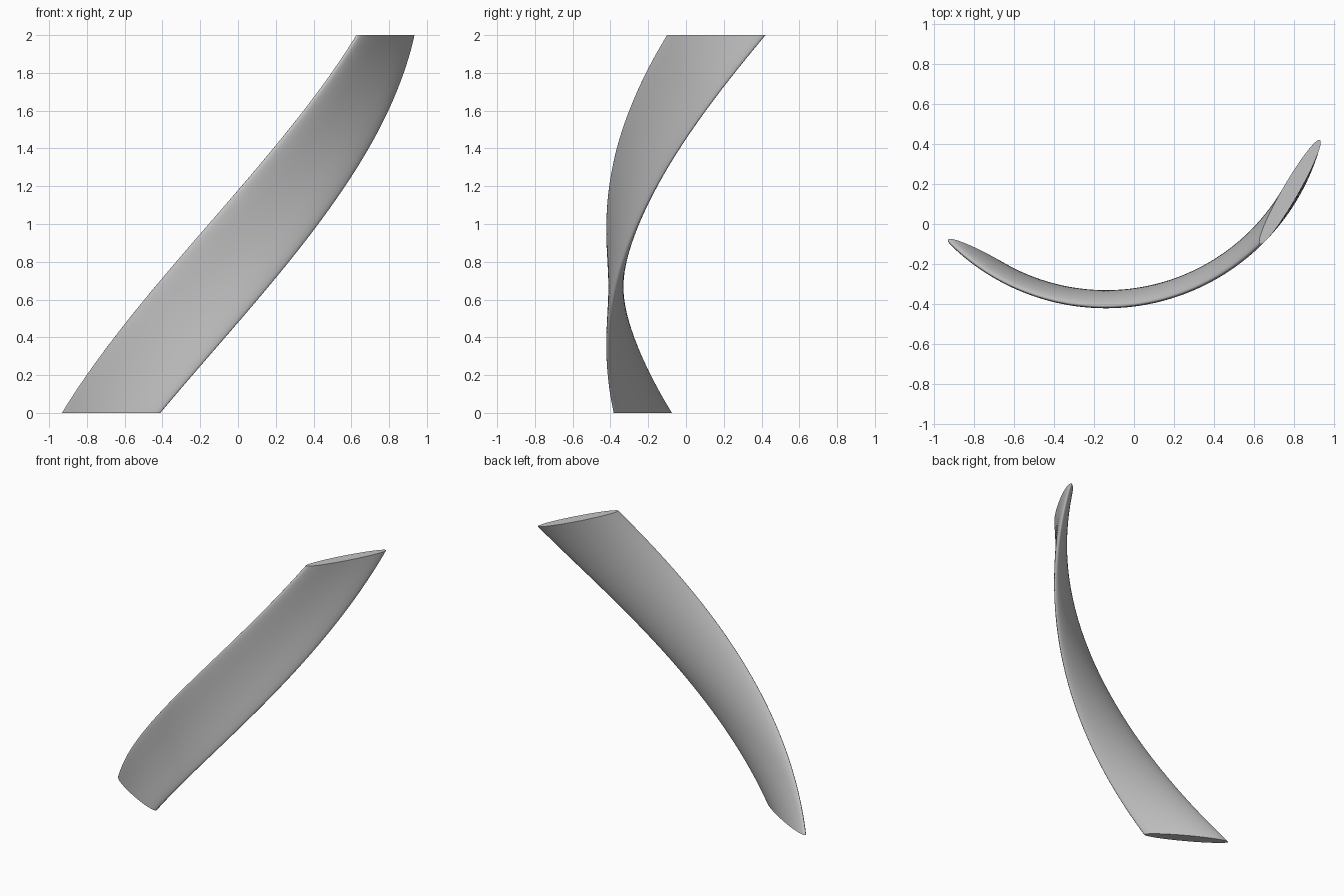
import bpy, bmesh, math
from mathutils import Matrix, Vector

cube = bpy.data.objects.get("Cube")
if cube:
    bpy.data.objects.remove(cube, do_unlink=True)

AXIS = Vector((-0.14, 0.692, 0))      # vertical axis the blade winds around
RADIUS = 1.063                        # axis to the middle of the section
HALF_CHORD, HALF_THICK = 0.30, 0.04
HEIGHT = 2.0
START, TWIST = math.radians(-30), math.radians(90)
SIDES, STEPS = 64, 64

# Plain grey material
grey = bpy.data.materials.new("plain_grey")
grey.use_nodes = True
color = (0.55, 0.55, 0.55, 1)
grey.diffuse_color = color
grey.node_tree.nodes["Principled BSDF"].inputs["Base Color"].default_value = color

# Flat elliptical section, facing the front
section = []
for i in range(SIDES):
    a = math.tau * i / SIDES
    section.append(Vector((HALF_CHORD * math.cos(a), HALF_THICK * math.sin(a) - RADIUS, 0)))

# Sweep the section upwards along a quarter-turn helix
bm = bmesh.new()
rings = []
for s in range(STEPS + 1):
    t = s / STEPS
    turn = Matrix.Rotation(START + TWIST * t, 4, 'Z')
    lift = Vector((0, 0, HEIGHT * t))
    rings.append([bm.verts.new(turn @ p + AXIS + lift) for p in section])

for low, high in zip(rings, rings[1:]):
    for i in range(SIDES):
        j = (i + 1) % SIDES
        bm.faces.new((low[i], low[j], high[j], high[i]))

# Level end caps
bm.faces.new(list(reversed(rings[0])))
bm.faces.new(rings[-1])
bmesh.ops.recalc_face_normals(bm, faces=bm.faces)

mesh = bpy.data.meshes.new("twisted_blade")
bm.to_mesh(mesh)
bm.free()
mesh.materials.append(grey)
blade = bpy.data.objects.new("twisted_blade", mesh)
bpy.context.collection.objects.link(blade)

# Smooth sides, sharp cap rims
bpy.ops.object.select_all(action='DESELECT')
blade.select_set(True)
bpy.context.view_layer.objects.active = blade
bpy.ops.object.shade_smooth_by_angle(angle=math.radians(35))
